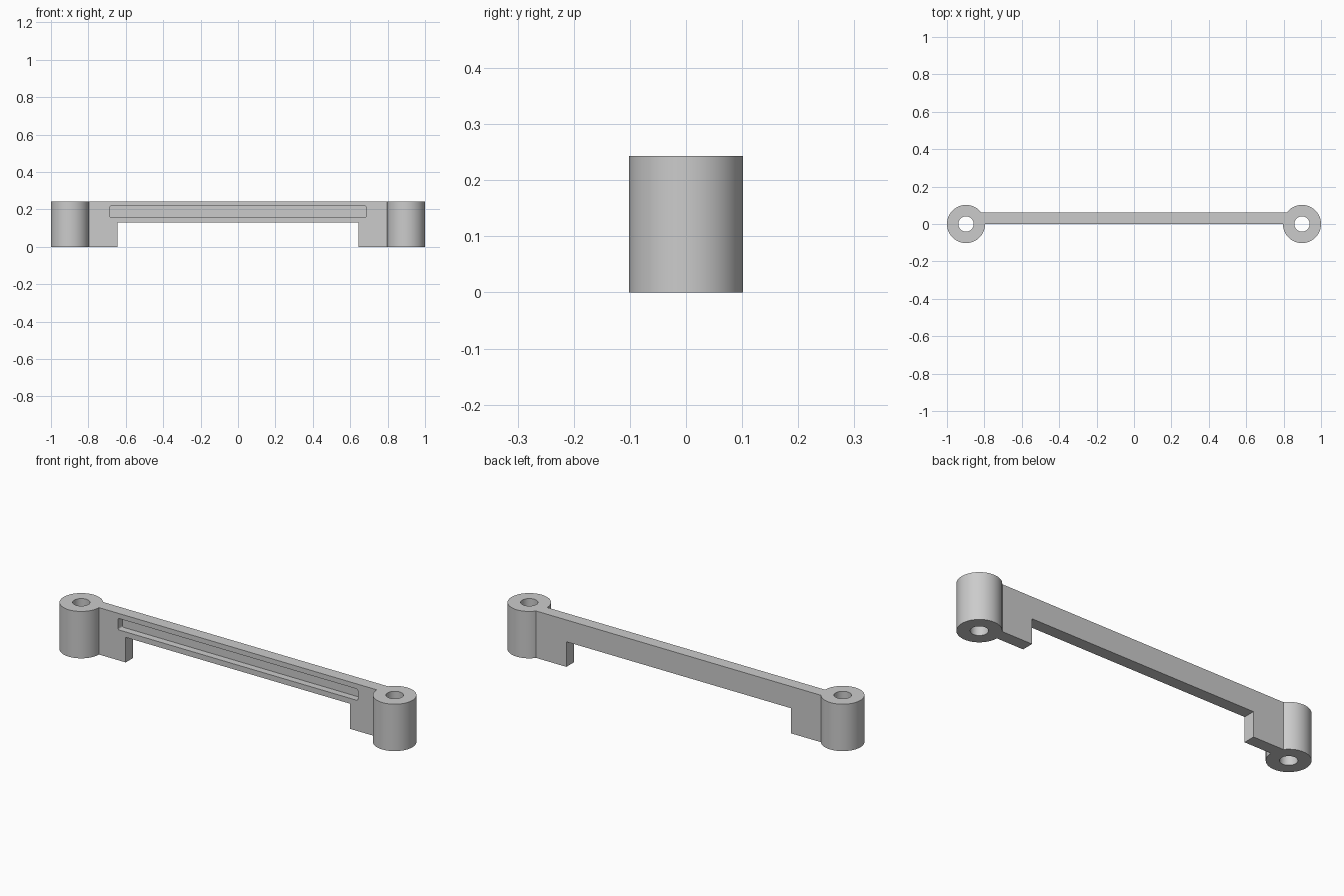
import bpy, bmesh, math
from mathutils import Vector

if "Cube" in bpy.data.objects:
    bpy.data.objects.remove(bpy.data.objects["Cube"])

HEIGHT = 0.243
BOSS_R, HOLE_R, BOSS_X = 0.102, 0.041, 0.898
BAR_FRONT, BAR_BACK = -0.001, 0.061

grey = bpy.data.materials.new("plain grey")
grey.use_nodes = True
colour = (0.6, 0.6, 0.6, 1)
grey.diffuse_color = colour
grey.node_tree.nodes["Principled BSDF"].inputs["Base Color"].default_value = colour


def prism(name, profile, y0, y1):
    """Extrude an x-z outline from y0 to y1."""
    bm = bmesh.new()
    face = bm.faces.new([bm.verts.new((x, y0, z)) for x, z in profile])
    made = bmesh.ops.extrude_face_region(bm, geom=[face])["geom"]
    moved = [v for v in made if isinstance(v, bmesh.types.BMVert)]
    bmesh.ops.translate(bm, verts=moved, vec=Vector((0, y1 - y0, 0)))
    bmesh.ops.recalc_face_normals(bm, faces=bm.faces)
    mesh = bpy.data.meshes.new(name)
    bm.to_mesh(mesh)
    bm.free()
    obj = bpy.data.objects.new(name, mesh)
    bpy.context.collection.objects.link(obj)
    mesh.materials.append(grey)
    return obj


def cylinder(name, x, radius, z0, z1, sides):
    bpy.ops.mesh.primitive_cylinder_add(vertices=sides, radius=radius, depth=z1 - z0,
                                        location=(x, 0, (z0 + z1) / 2))
    obj = bpy.context.object
    obj.name = name
    obj.data.materials.append(grey)
    return obj


def combine(target, tool, operation):
    """Apply a boolean and discard the tool."""
    mod = target.modifiers.new("combine", "BOOLEAN")
    mod.object, mod.operation, mod.solver = tool, operation, "EXACT"
    bpy.context.view_layer.objects.active = target
    bpy.ops.object.modifier_apply(modifier=mod.name)
    bpy.data.objects.remove(tool)


# Bar with a foot at each end
half = [(BOSS_X, HEIGHT), (BOSS_X, 0), (0.643, 0), (0.643, 0.13)]
bracket = prism("bracket", half + [(-x, z) for x, z in reversed(half)], BAR_FRONT, BAR_BACK)

# Round-cornered slot in the front of the bar
hx, z0, z1, r = 0.687, 0.158, 0.217, 0.007
corners = [(hx - r, z1 - r), (r - hx, z1 - r), (r - hx, z0 + r), (hx - r, z0 + r)]
outline = []
for i, (cx, cz) in enumerate(corners):
    for step in range(5):
        a = math.radians(90 * i + 22.5 * step)
        outline.append((cx + r * math.cos(a), cz + r * math.sin(a)))
slot = prism("slot_cutter", outline, -0.05, 0.035)
combine(bracket, slot, "DIFFERENCE")

# Bored screw bosses
for side in (-1, 1):
    boss = cylinder("boss", side * BOSS_X, BOSS_R, 0, HEIGHT, 64)
    combine(bracket, boss, "UNION")
    bore = cylinder("bore_cutter", side * BOSS_X, HOLE_R, -0.1, HEIGHT + 0.1, 48)
    combine(bracket, bore, "DIFFERENCE")

bpy.ops.object.select_all(action="DESELECT")
bracket.select_set(True)
bpy.context.view_layer.objects.active = bracket
bpy.ops.object.shade_smooth_by_angle(angle=math.radians(30))
